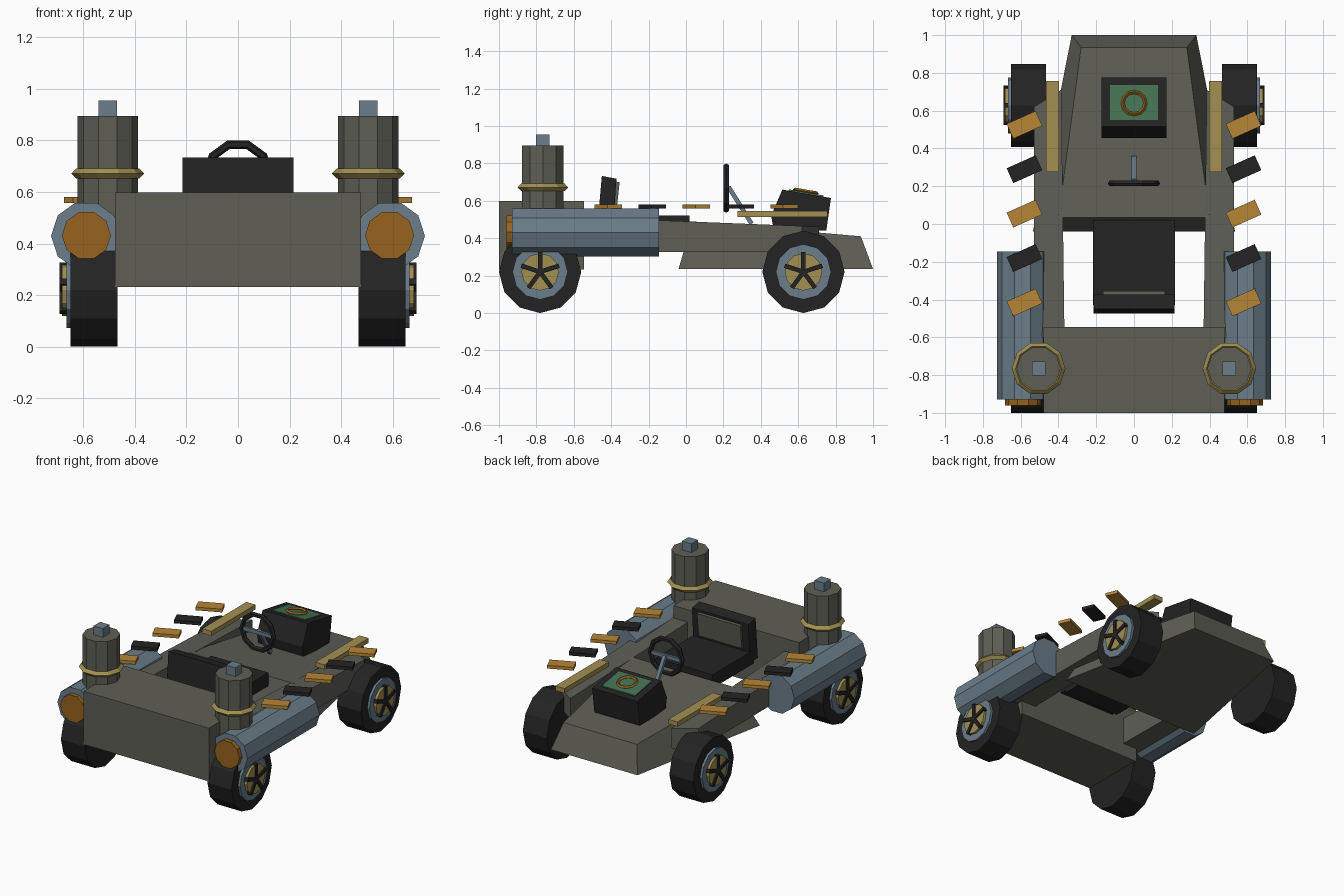
import bpy, bmesh, math
from mathutils import Vector, Matrix

if "Cube" in bpy.data.objects:
    bpy.data.objects.remove(bpy.data.objects["Cube"])


def material(name, r, g, b):
    m = bpy.data.materials.new(name)
    m.diffuse_color = (r, g, b, 1)
    m.use_nodes = True
    m.node_tree.nodes["Principled BSDF"].inputs["Base Color"].default_value = m.diffuse_color
    return m


GREY = material("hull grey", 0.113, 0.113, 0.094)
BLUE = material("steel blue", 0.145, 0.205, 0.255)
BLACK = material("rubber black", 0.017, 0.017, 0.017)
BRASS = material("brass", 0.36, 0.28, 0.085)
ORANGE = material("orange", 0.47, 0.24, 0.037)
COPPER = material("copper", 0.31, 0.127, 0.013)
GREEN = material("screen green", 0.06, 0.168, 0.087)


def add(name, bm, mat):
    bmesh.ops.recalc_face_normals(bm, faces=bm.faces)
    me = bpy.data.meshes.new(name)
    bm.to_mesh(me)
    bm.free()
    me.materials.append(mat)
    ob = bpy.data.objects.new(name, me)
    bpy.context.collection.objects.link(ob)
    return ob


def loft(name, loop_a, loop_b, mat):
    """Solid between two matching closed loops of points."""
    bm = bmesh.new()
    a = [bm.verts.new(p) for p in loop_a]
    b = [bm.verts.new(p) for p in loop_b]
    n = len(a)
    bm.faces.new(a)
    bm.faces.new(b)
    for i in range(n):
        j = (i + 1) % n
        bm.faces.new((a[i], a[j], b[j], b[i]))
    return add(name, bm, mat)


def box(name, lo, hi, mat, rot=None):
    bm = bmesh.new()
    bmesh.ops.create_cube(bm, size=1)
    lo, hi = Vector(lo), Vector(hi)
    m = Matrix.Translation((lo + hi) / 2) @ (rot or Matrix()) @ Matrix.Diagonal((*(hi - lo), 1))
    bmesh.ops.transform(bm, matrix=m, verts=bm.verts)
    return add(name, bm, mat)


def place(axis, u, v, w):
    """Point with w along the axis and u, v across it."""
    return {"x": (w, u, v), "y": (u, w, v), "z": (u, v, w)}[axis]


def disc(name, axis, cu, cv, r, w0, w1, n, mat):
    loops = [[place(axis, cu + r * math.cos(2 * math.pi * i / n),
                    cv + r * math.sin(2 * math.pi * i / n), w) for i in range(n)]
             for w in (w0, w1)]
    return loft(name, *loops, mat)


def ring(name, axis, centre, R, r, n, mat, rot=None, sides=4):
    bm = bmesh.new()
    vs = []
    for i in range(n):
        a = 2 * math.pi * i / n
        row = []
        for j in range(sides):
            t = 2 * math.pi * j / sides
            d = R + r * math.cos(t)
            row.append(bm.verts.new(place(axis, d * math.cos(a), d * math.sin(a), r * math.sin(t))))
        vs.append(row)
    for i in range(n):
        for j in range(sides):
            k, l = (i + 1) % n, (j + 1) % sides
            bm.faces.new((vs[i][j], vs[k][j], vs[k][l], vs[i][l]))
    bmesh.ops.transform(bm, matrix=Matrix.Translation(centre) @ (rot or Matrix()), verts=bm.verts)
    return add(name, bm, mat)


def profile(name, pts, hw, mat):
    """Side outline of (y, z) points, extruded across x."""
    return loft(name, [(-hw, y, z) for y, z in pts], [(hw, y, z) for y, z in pts], mat)


# Tapered nose hull and rear block
loft("nose_hull",
     [(-0.535, -0.04, 0.235), (0.535, -0.04, 0.235), (0.33, 1, 0.235), (-0.33, 1, 0.235)],
     [(-0.40, 0.035, 0.49), (0.40, 0.035, 0.49), (0.28, 0.935, 0.41), (-0.28, 0.935, 0.41)], GREY)
box("rear_block", (-0.478, -1, 0.232), (0.478, -0.545, 0.598), GREY)

for s, side in ((-1, "left"), (1, "right")):
    # Side rail joining nose and rear block
    plan = [(0.368, -0.6), (0.53, -0.6), (0.53, 0.62), (0.385, 0.71)]
    loft(side + "_rail", [(s * x, y, 0.325) for x, y in plan],
         [(s * x, y, 0.49 - 0.04 * y) for x, y in plan], GREY)
    # Side pod with copper end cap
    disc(side + "_pod", "y", s * 0.59, 0.43, 0.135, -0.93, -0.145, 10, BLUE)
    disc(side + "_pod_cap", "y", s * 0.588, 0.432, 0.095, -0.96, -0.93, 10, COPPER)
    # Upright stack
    disc(side + "_stack", "z", s * 0.505, -0.765, 0.117, 0.48, 0.895, 10, GREY)
    ring(side + "_stack_ring", "z", (s * 0.505, -0.765, 0.672), 0.122, 0.02, 10, BRASS)
    box(side + "_stack_tip", (s * 0.505 - 0.036, -0.801, 0.89),
        (s * 0.505 + 0.036, -0.729, 0.955), BLUE)
    # Brass strip over the nose
    box(side + "_strip", (s * 0.431 - 0.035, 0.275, 0.513), (s * 0.431 + 0.035, 0.757, 0.545), BRASS)
    # Slanted floating tiles
    for i in range(5):
        x, y = s * 0.58, 0.525 - 0.235 * i
        box(f"{side}_tile_{i}", (x - 0.084, y - 0.043, 0.558), (x + 0.084, y + 0.043, 0.58),
            BLACK if i % 2 else ORANGE, Matrix.Rotation(math.radians(24), 4, "Z"))
    # Wheels
    for y, end in ((-0.78, "rear"), (0.628, "front")):
        tag = f"{side}_{end}_"
        disc(tag + "tyre", "x", y, 0.22, 0.22, s * 0.467, s * 0.65, 12, BLACK)
        disc(tag + "rim", "x", y, 0.22, 0.148, s * 0.64, s * 0.666, 12, BLUE)
        disc(tag + "hub", "x", y, 0.22, 0.1, s * 0.65, s * 0.683, 12, BRASS)
        for k in range(5):
            a = math.pi / 2 + k * 2 * math.pi / 5
            c = Vector((s * 0.677, y + 0.052 * math.cos(a), 0.22 + 0.052 * math.sin(a)))
            h = Vector((0.015, 0.054, 0.012))
            box(f"{tag}spoke_{k}", c - h, c + h, BLACK, Matrix.Rotation(a, 4, "X"))

# Seat
box("seat_base", (-0.217, -0.43, 0.43), (0.217, 0.02, 0.522), BLACK)
profile("seat_back", [(-0.475, 0.45), (-0.39, 0.45), (-0.372, 0.718), (-0.45, 0.733)], 0.215, BLACK)
profile("seat_cushion", [(-0.40, 0.54), (-0.372, 0.54), (-0.355, 0.70), (-0.39, 0.705)], 0.165, GREY)

# Steering wheel and column
ring("steering_wheel", "y", (0, 0.215, 0.668), 0.121, 0.017, 10, BLACK, sides=6)
box("steering_crossbar", (-0.11, 0.208, 0.655), (0.11, 0.224, 0.681), BLUE)
box("steering_column", (-0.012, 0.173, 0.564), (0.012, 0.405, 0.588), BLUE,
    Matrix.Rotation(math.radians(-58), 4, "X"))

# Console with green screen and copper dial
profile("console", [(0.515, 0.66), (0.775, 0.615), (0.75, 0.44), (0.47, 0.44), (0.455, 0.52)], 0.173, BLACK)
top = lambda y: 0.66 - 0.173 * (y - 0.515)
profile("screen", [(y, top(y) + d) for y, d in
                   ((0.55, -0.002), (0.735, -0.002), (0.735, 0.007), (0.55, 0.007))], 0.127, GREEN)
ring("screen_dial", "z", (0, 0.64, top(0.64) + 0.012), 0.06, 0.01, 12, COPPER,
     Matrix.Rotation(math.radians(-9.8), 4, "X"))
